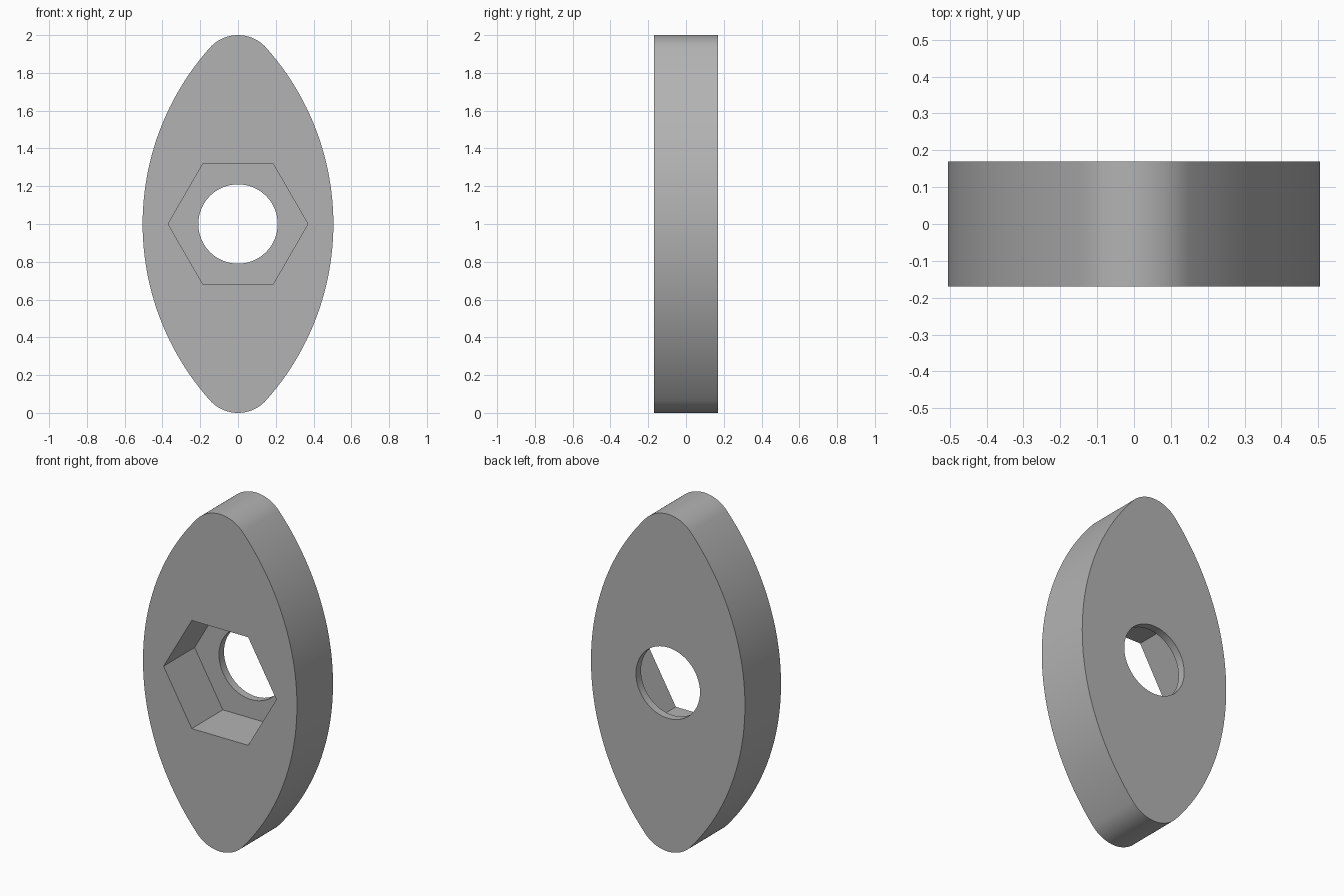
import bpy, bmesh, math

if "Cube" in bpy.data.objects:
    bpy.data.objects.remove(bpy.data.objects["Cube"])

HALF_W, HALF_T, TIP_R = 0.505, 0.169, 0.2
FLOOR_Y = 0.122          # depth of the hexagonal pocket
HEX_R, HOLE_R = 0.37, 0.21

grey = bpy.data.materials.new("grey")
grey.use_nodes = True
colour = (0.45, 0.45, 0.45, 1)
grey.diffuse_color = colour
grey.node_tree.nodes["Principled BSDF"].inputs["Base Color"].default_value = colour


def prism(name, outline, y0, y1):
    """Extrude an x, z outline (about z = 1) from y0 to y1."""
    bm = bmesh.new()
    face = bm.faces.new([bm.verts.new((x, y0, 1 + z)) for x, z in outline])
    extruded = bmesh.ops.extrude_face_region(bm, geom=[face])["geom"]
    verts = [v for v in extruded if isinstance(v, bmesh.types.BMVert)]
    bmesh.ops.translate(bm, verts=verts, vec=(0, y1 - y0, 0))
    bmesh.ops.recalc_face_normals(bm, faces=bm.faces)
    mesh = bpy.data.meshes.new(name)
    bm.to_mesh(mesh)
    bm.free()
    mesh.materials.append(grey)
    obj = bpy.data.objects.new(name, mesh)
    bpy.context.collection.objects.link(obj)
    return obj


def arc(cx, cz, r, a0, a1, n):
    steps = [a0 + (a1 - a0) * i / n for i in range(n + 1)]
    return [(cx + r * math.cos(a), cz + r * math.sin(a)) for a in steps]


def polygon(r, n):
    return arc(0, 0, r, 0, math.tau, n)[:-1]


# Lens outline: two wide side arcs tangent to a small arc at each tip
side_r = (HALF_W**2 + 1 - 2 * TIP_R) / (2 * (HALF_W - TIP_R))
side_x = HALF_W - side_r
join = math.atan2(1 - TIP_R, -side_x)
right = arc(side_x, 0, side_r, -join, join, 48)
tip = arc(0, 1 - TIP_R, TIP_R, join, math.pi - join, 24)[1:-1]
half = right + tip
outline = half + [(-x, -z) for x, z in half]

# Plate with a hexagonal pocket in front and a round through hole
plate = prism("plate", outline, -HALF_T, HALF_T)
cutters = [
    prism("hex_pocket_cutter", polygon(HEX_R, 6), -HALF_T - 0.1, FLOOR_Y),
    prism("round_hole_cutter", polygon(HOLE_R, 96), -HALF_T - 0.2, HALF_T + 0.1),
]
for cutter in cutters:
    cutter.hide_render = True
    cut = plate.modifiers.new(cutter.name, "BOOLEAN")
    cut.operation = "DIFFERENCE"
    cut.solver = "EXACT"
    cut.object = cutter

# Apply the cuts, drop the cutters and smooth the curved walls
bpy.ops.object.select_all(action="DESELECT")
plate.select_set(True)
bpy.context.view_layer.objects.active = plate
for cutter in cutters:
    bpy.ops.object.modifier_apply(modifier=cutter.name)
    bpy.data.objects.remove(cutter)
bpy.ops.object.shade_smooth_by_angle(angle=math.radians(30))
